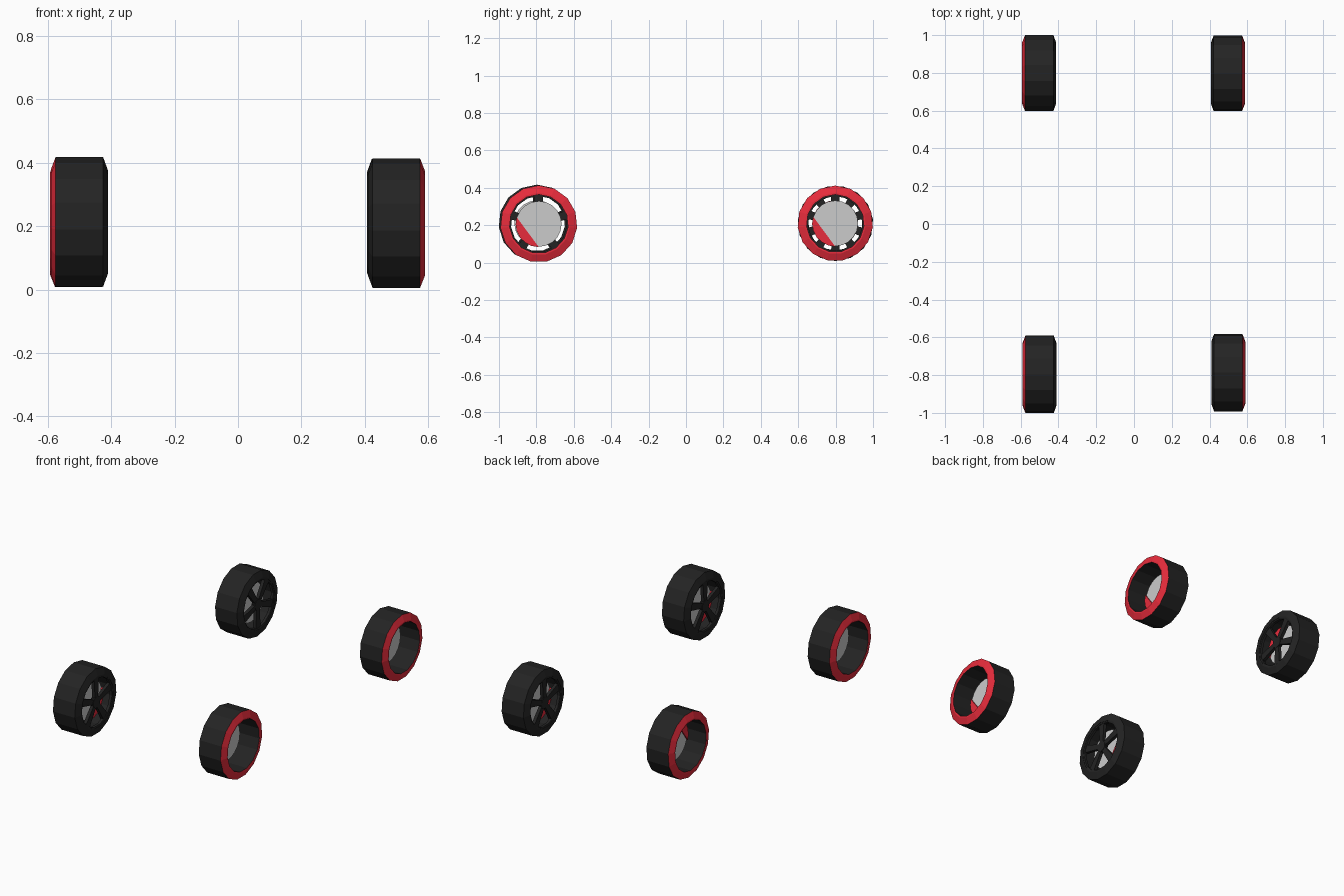
import bpy, bmesh
from math import cos, sin, radians, pi
from mathutils import Matrix

if "Cube" in bpy.data.objects:
    bpy.data.objects.remove(bpy.data.objects["Cube"])

SIDES = 15

def material(name, rgb):
    m = bpy.data.materials.new(name)
    m.diffuse_color = (*rgb, 1)
    m.use_nodes = True
    m.node_tree.nodes["Principled BSDF"].inputs["Base Color"].default_value = m.diffuse_color
    return m

BLACK = material("black", (0.017, 0.017, 0.017))
RED = material("red", (0.8, 0.025, 0.045))

def polar(r, deg):
    return r * cos(radians(deg)), r * sin(radians(deg))

def finish(bm, name, mats, matrix):
    bmesh.ops.recalc_face_normals(bm, faces=bm.faces)
    me = bpy.data.meshes.new(name)
    bm.to_mesh(me)
    bm.free()
    for m in mats:
        me.materials.append(m)
    ob = bpy.data.objects.new(name, me)
    ob.matrix_world = matrix
    bpy.context.collection.objects.link(ob)

def lathe(bm, profile, red_segments=()):
    """Spin a closed (x, radius) profile around the x axis."""
    rings = [[bm.verts.new((x, *polar(r, 90 + i * 360 / SIDES))) for x, r in profile]
             for i in range(SIDES)]
    n = len(profile)
    for i in range(SIDES):
        a, b = rings[i], rings[(i + 1) % SIDES]
        for j in range(n):
            k = (j + 1) % n
            f = bm.faces.new((a[j], a[k], b[k], b[j]))
            f.material_index = 1 if j in red_segments else 0

def prism(bm, outline, x0, x1):
    """Extrude a (y, z) outline along x."""
    lo = [bm.verts.new((x0, y, z)) for y, z in outline]
    hi = [bm.verts.new((x1, y, z)) for y, z in outline]
    bm.faces.new(lo)
    bm.faces.new(hi)
    n = len(outline)
    for i in range(n):
        k = (i + 1) % n
        bm.faces.new((lo[i], lo[k], hi[k], hi[i]))

def wheel(label, matrix, s):
    # tyre with a red outer shoulder
    bm = bmesh.new()
    lathe(bm, [(-.09, .165 * s), (-.075, .206 * s), (.075, .206 * s), (.09, .167 * s),
               (.09, .157 * s), (-.09, .157 * s)], red_segments=(2, 3))
    finish(bm, label + "_tyre", [BLACK, RED], matrix)

    # spokes and hub on the inner face
    bm = bmesh.new()
    lathe(bm, [(-.088, .158 * s), (-.068, .158 * s), (-.068, .149 * s), (-.085, .149 * s)])
    prism(bm, [polar(.035, 90 + i * 36) for i in range(10)], -.084, -.06)
    for i in range(5):
        a = radians(90 + i * 72)
        pts = [(.02, -.014), (.155, -.024), (.155, .024), (.02, .014)]
        prism(bm, [(r * cos(a) - t * sin(a), r * sin(a) + t * cos(a)) for r, t in pts],
              -.082, -.062)
    finish(bm, label + "_spokes", [BLACK], matrix)

    # brake disc
    bm = bmesh.new()
    prism(bm, [polar(.122, i * 360 / 20) for i in range(20)], -.034, -.02)
    finish(bm, label + "_brake_disc", [], matrix)

    # caliper: a circular segment gripping the disc
    bm = bmesh.new()
    prism(bm, [polar(.124, 163 + i * 107 / 6) for i in range(7)], -.042, -.012)
    finish(bm, label + "_caliper", [RED], matrix)

T, R = Matrix.Translation, Matrix.Rotation
wheel("front_right", T((.499, -.787, .207)), 1.0)
wheel("front_left", T((-.5, -.796, .211)) @ R(pi, 4, 'Z'), 1.0)
wheel("rear_right", T((.497, .798, .21)), .98)
wheel("rear_left", T((-.502, .799, .21)) @ R(pi, 4, 'Y'), .98)
